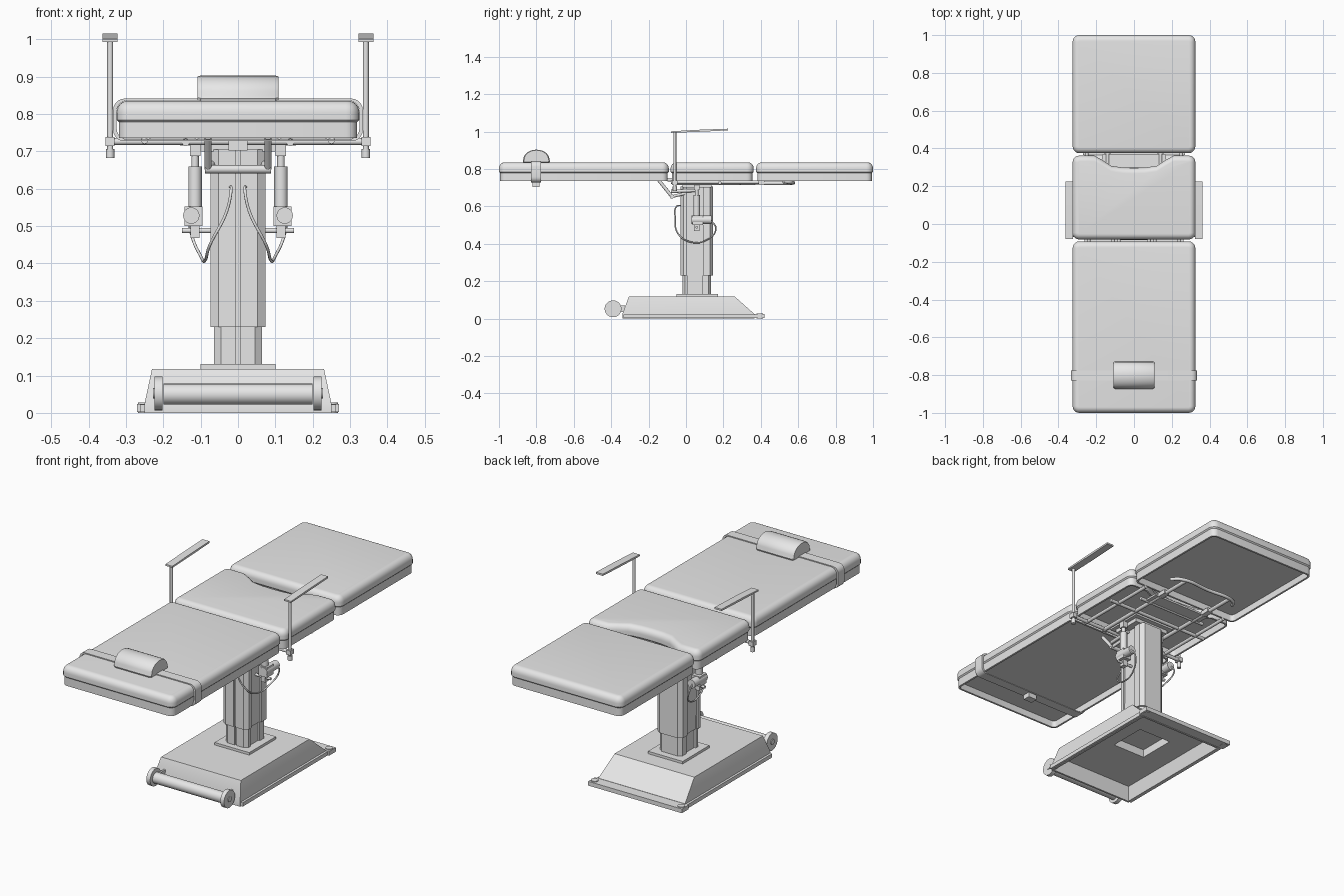
import bpy
import bmesh
from math import sin, cos, pi, radians
from mathutils import Vector

if "Cube" in bpy.data.objects:
    bpy.data.objects.remove(bpy.data.objects["Cube"])

grey = bpy.data.materials.new("light_grey")
grey.use_nodes = True
grey.diffuse_color = (0.8, 0.8, 0.8, 1)
grey.node_tree.nodes["Principled BSDF"].inputs["Base Color"].default_value = grey.diffuse_color
parts = []


def add(name, data):
    data.materials.append(grey)
    ob = bpy.data.objects.new(name, data)
    bpy.context.collection.objects.link(ob)
    parts.append(ob)
    return ob


def loft(name, rings):
    """Skin equal-length rings of points and cap both ends."""
    bm = bmesh.new()
    rows = [[bm.verts.new(p) for p in ring] for ring in rings]
    n = len(rows[0])
    for a, b in zip(rows, rows[1:]):
        for i in range(n):
            j = (i + 1) % n
            bm.faces.new((a[i], a[j], b[j], b[i]))
    bm.faces.new(rows[0])
    bm.faces.new(rows[-1])
    bmesh.ops.recalc_face_normals(bm, faces=bm.faces)
    me = bpy.data.meshes.new(name)
    bm.to_mesh(me)
    bm.free()
    return add(name, me)


def at(outline, z):
    return [(x, y, z) for x, y in outline]


def rect(x0, x1, y0, y1):
    return [(x0, y0), (x1, y0), (x1, y1), (x0, y1)]


def box(name, x0, x1, y0, y1, z0, z1):
    r = rect(x0, x1, y0, y1)
    return loft(name, [at(r, z0), at(r, z1)])


def rod(name, a, b, r, n=20):
    """Cylinder between two points."""
    a, b = Vector(a), Vector(b)
    q = (b - a).to_track_quat("Z", "Y")
    circle = [q @ Vector((r * cos(2 * pi * i / n), r * sin(2 * pi * i / n), 0)) for i in range(n)]
    return loft(name, [[p + c for c in circle] for p in (a, b)])


def cable(name, points, r):
    cu = bpy.data.curves.new(name, "CURVE")
    cu.dimensions = "3D"
    cu.bevel_depth = r
    cu.bevel_resolution = 2
    cu.resolution_u = 8
    cu.use_fill_caps = True
    sp = cu.splines.new("BEZIER")
    sp.bezier_points.add(len(points) - 1)
    for bp, p in zip(sp.bezier_points, points):
        bp.co = p
        bp.handle_left_type = bp.handle_right_type = "AUTO"
    return add(name, cu)


def rounded(w, y0, y1, r, d=0.0, notch=()):
    """Rounded rectangle inset by d, with an optional notch in its back edge."""
    rr = max(r - d, 0.004)
    w, y0, y1 = w - d, y0 + d, y1 - d
    pts = []
    corners = [(-1, y0 + rr), (1, y0 + rr), (1, y1 - rr), (-1, y1 - rr)]
    for k, (s, cy) in enumerate(corners):
        if k == 3:
            pts += [(x, y - d) for x, y in notch]
            pts += [(-x, y - d) for x, y in reversed(notch) if x > 0]
        for i in range(6):
            a = pi + k * pi / 2 + i * pi / 10
            pts.append((s * (w - rr) + rr * cos(a), cy + rr * sin(a)))
    return pts


# Upholstered sections: soft cushion over a thin-walled tray
NOTCH = [(0.21, 0.362), (0.165, 0.337), (0.12, 0.308), (0.06, 0.299), (0, 0.297)]
arc = [(0.03 - 0.03 * cos(i * pi / 12), 0.803 + 0.032 * sin(i * pi / 12)) for i in range(7)]
for part, y0, y1, notch in (("back", -1, -0.092, ()), ("seat", -0.082, 0.362, NOTCH),
                            ("leg", 0.375, 1, ())):
    def ring(d, z):
        return at(rounded(0.325, y0, y1, 0.036, d, notch), z)
    loft(part + "_cushion", [ring(0.006, 0.778), ring(0, 0.784)] + [ring(d, z) for d, z in arc])
    loft(part + "_tray", [ring(0.006, 0.785), ring(0.006, 0.735),
                          ring(0.016, 0.735), ring(0.016, 0.77)])

# Head pillow and the strap that holds it
dome = [(-0.07, 0.834), (-0.073, 0.842)]
dome += [(-0.07 * cos(i * pi / 14), 0.85 + 0.053 * sin(i * pi / 14)) for i in range(15)]
dome += [(0.073, 0.842), (0.07, 0.834)]
loft("pillow", [[(x, -0.8 + k * y, 0.866 + k * (z - 0.866)) for y, z in dome]
                for x, k in ((-0.108, 0.92), (-0.1, 1), (0.1, 1), (0.108, 0.92))])


def loop(w, z0, z1, r, y):
    return [(x, y, z) for x, z in rounded(w, z0, z1, r)]


strap = [loop(0.334, 0.727, 0.841, 0.03, -0.828), loop(0.334, 0.727, 0.841, 0.03, -0.776),
         loop(0.325, 0.732, 0.836, 0.03, -0.776), loop(0.325, 0.732, 0.836, 0.03, -0.828)]
bm = bmesh.new()
rows = [[bm.verts.new(p) for p in r] for r in strap]
for k in range(4):
    a, b = rows[k], rows[(k + 1) % 4]
    for i in range(len(a)):
        bm.faces.new((a[i - 1], a[i], b[i], b[i - 1]))
bmesh.ops.recalc_face_normals(bm, faces=bm.faces)
mesh = bpy.data.meshes.new("pillow_strap")
bm.to_mesh(mesh)
bm.free()
add("pillow_strap", mesh)
box("strap_buckle", -0.025, 0.025, -0.822, -0.782, 0.702, 0.73)

# Hollow sloping base with a well under the column
sole = rect(-0.25, 0.25, -0.34, 0.365)
inner = rect(-0.24, 0.24, -0.33, 0.355)
ceiling = rect(-0.225, 0.225, -0.31, 0.3)
well = rect(-0.095, 0.095, -0.04, 0.16)
loft("base", [at(rect(-0.23, 0.23, -0.305, 0.26), 0.118), at(sole, 0.025), at(sole, 0),
              at(inner, 0), at(ceiling, 0.07), at(well, 0.07), at(well, 0.112)])
box("base_rear_bar", -0.27, 0.27, 0.365, 0.42, 0.002, 0.024)
for s in (-1, 1):
    rod("base_foot", (s * 0.25, 0.395, 0), (s * 0.25, 0.395, 0.028), 0.018)
    box("base_side_lip", *sorted((s * 0.248, s * 0.262)), -0.335, 0.37, 0.002, 0.022)
box("column_foot", -0.1, 0.1, -0.05, 0.17, 0.115, 0.131)

# Transport roller
axle = -0.39
rod("roller", (-0.2, axle, 0.05), (0.2, axle, 0.05), 0.028, 28)
for s in (-1, 1):
    rod("roller_wheel", (s * 0.202, axle, 0.052), (s * 0.224, axle, 0.052), 0.045, 32)
    rod("wheel_hub", (s * 0.22, axle, 0.052), (s * 0.228, axle, 0.052), 0.014)
    box("roller_arm", *sorted((s * 0.19, s * 0.2)), axle, -0.325, 0.035, 0.07)

# Telescopic column, grooved at the sides and the middle
half = [(0.006, -0.022), (0.006, -0.03), (0.052, -0.03), (0.073, -0.014), (0.073, 0.005),
        (0.063, 0.005), (0.063, 0.09), (0.073, 0.09), (0.073, 0.129), (0.052, 0.145)]
sleeve = half + [(-x, y) for x, y in reversed(half)]
core = [(x * 0.88, 0.057 + (y - 0.057) * 0.88) for x, y in sleeve]
loft("column_core", [at(core, 0.125), at(core, 0.3)])
loft("column_sleeve", [at(sleeve, 0.23), at(sleeve, 0.705)])
box("column_head", -0.1, 0.1, -0.02, 0.135, 0.7, 0.722)
box("seat_mount", -0.12, 0.12, -0.04, 0.16, 0.72, 0.737)

# Frame under the sections
for y, w in ((-0.06, 0.352), (0.18, 0.3), (0.29, 0.2)):
    rod("cross_tube", (-w, y, 0.726), (w, y, 0.726), 0.009)
box("release_plate", -0.17, 0.17, 0.3, 0.368, 0.72, 0.73)
cable("leg_support_bar", [(-0.2, 0.52, 0.732), (-0.17, 0.56, 0.727), (0, 0.565, 0.727),
                          (0.17, 0.56, 0.727), (0.2, 0.52, 0.732)], 0.009)
rod("pivot_bar", (-0.088, -0.075, 0.652), (0.088, -0.075, 0.652), 0.011)
for s in (-1, 1):
    rod("frame_rail", (s * 0.14, -0.07, 0.724), (s * 0.14, 0.57, 0.724), 0.01)
    rod("seat_side_rail", (s * 0.25, -0.08, 0.729), (s * 0.25, 0.39, 0.729), 0.009)
    box("rail_end", *sorted((s * 0.125, s * 0.155)), 0.37, 0.42, 0.715, 0.737)
    rod("back_lever", (s * 0.08, -0.145, 0.738), (s * 0.08, -0.075, 0.652), 0.009)
    rod("lever_link", (s * 0.08, -0.08, 0.68), (s * 0.08, 0.05, 0.685), 0.009)
    rod("pivot_strut", (s * 0.08, -0.075, 0.652), (s * 0.066, 0, 0.67), 0.008)
    for x in (0.11, 0.24):
        rod("section_hinge", (s * x, -0.1, 0.742), (s * x, -0.07, 0.742), 0.01)

# Lifting actuators with motors and cables
for s in (-1, 1):
    x = s * 0.115
    rod("actuator_tube", (x, 0.057, 0.5), (x, 0.057, 0.66), 0.018)
    rod("actuator_piston", (x, 0.057, 0.655), (x, 0.057, 0.7), 0.01)
    box("actuator_fork", x - 0.014, x + 0.014, 0.042, 0.072, 0.688, 0.735)
    box("motor_gearbox", *sorted((s * 0.095, s * 0.143)), 0.035, 0.09, 0.5, 0.552)
    rod("motor", (s * 0.125, 0.03, 0.528), (s * 0.125, 0.135, 0.528), 0.022)
    box("actuator_lug", x - 0.012, x + 0.012, 0.042, 0.072, 0.468, 0.505)
    rod("actuator_pin", (s * 0.06, 0.057, 0.488), (s * 0.15, 0.057, 0.488), 0.007)
    cable("motor_cable", [(s * 0.13, 0.13, 0.53), (s * 0.125, 0.16, 0.48), (s * 0.1, 0.11, 0.42),
                          (s * 0.088, 0.03, 0.408), (s * 0.075, -0.04, 0.45),
                          (s * 0.03, -0.058, 0.54), (s * 0.018, -0.05, 0.6),
                          (s * 0.02, -0.028, 0.605)], 0.004)

# Armrests on posts clamped to the front cross tube
for s in (-1, 1):
    x = s * 0.342
    rod("armrest_post", (x, -0.06, 0.682), (x, -0.06, 1), 0.008)
    box("armrest_clamp", x - 0.012, x + 0.012, -0.075, -0.045, 0.714, 0.738)
    rod("clamp_knob", (x, -0.06, 0.682), (x, -0.06, 0.706), 0.011)
    loft("armrest_pad", [[(x - 0.02, y, z0), (x + 0.02, y, z0), (x + 0.02, y, z1), (x - 0.02, y, z1)]
                         for y, z0, z1 in ((-0.08, 0.993, 1.001), (0.06, 0.998, 1.009),
                                           (0.225, 1.006, 1.015))])

# Smooth the rounded forms and keep the creases
for ob in bpy.context.selected_objects:
    ob.select_set(False)
for ob in parts:
    if ob.type == "MESH":
        ob.select_set(True)
        bpy.context.view_layer.objects.active = ob
bpy.ops.object.shade_smooth_by_angle(angle=radians(32))
